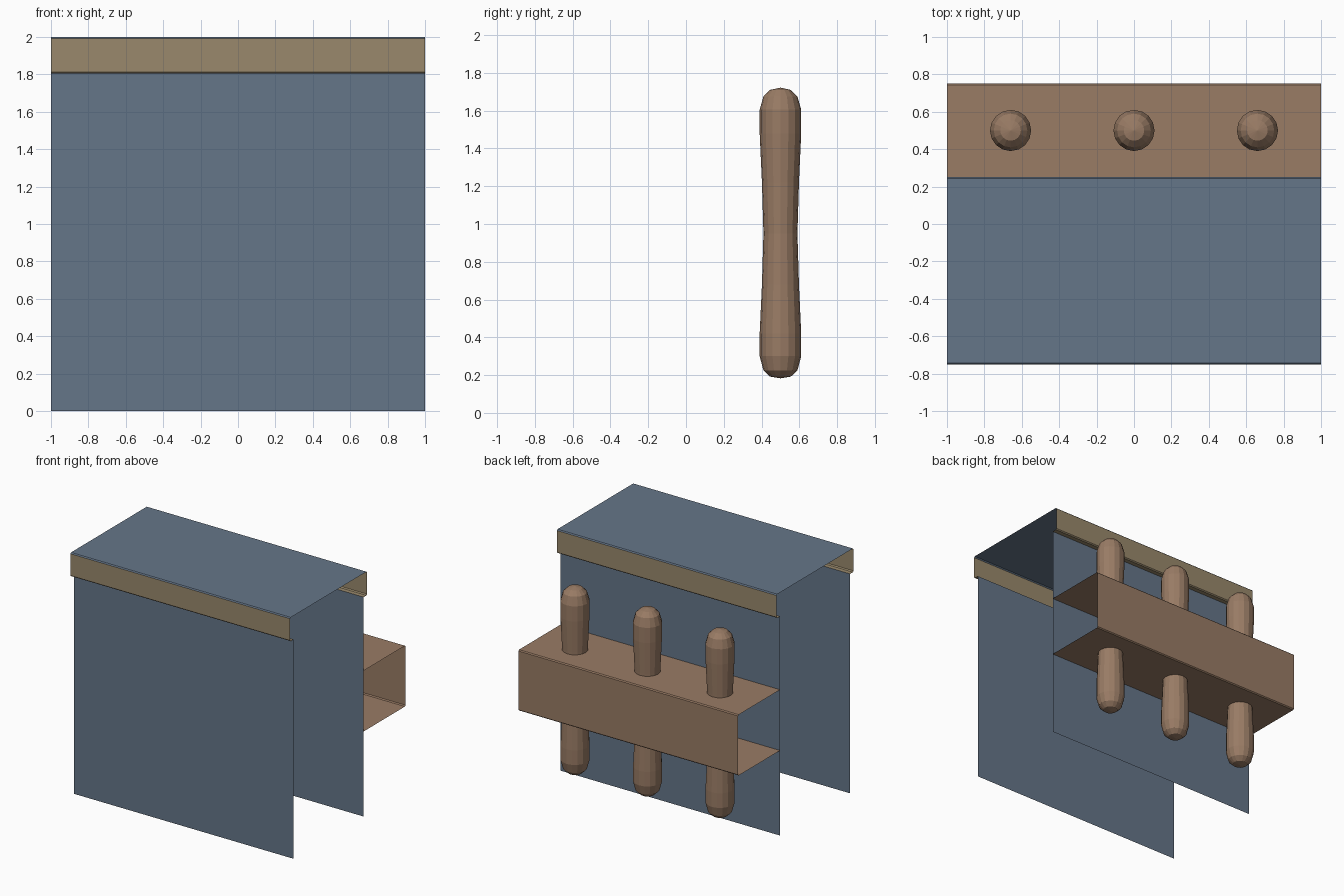
import bpy, bmesh, math

if "Cube" in bpy.data.objects:
    bpy.data.objects.remove(bpy.data.objects["Cube"])

def material(name, rgb):
    m = bpy.data.materials.new(name)
    m.diffuse_color = (*rgb, 1)
    m.use_nodes = True
    m.node_tree.nodes["Principled BSDF"].inputs["Base Color"].default_value = m.diffuse_color
    return m

BLUE = material("blue_grey", (0.13, 0.18, 0.25))
TAN = material("tan_trim", (0.32, 0.25, 0.15))
WOOD = material("brown_wood", (0.32, 0.20, 0.13))

def make_object(name, bm, mat):
    me = bpy.data.meshes.new(name)
    bm.to_mesh(me)
    bm.free()
    ob = bpy.data.objects.new(name, me)
    bpy.context.collection.objects.link(ob)
    me.materials.append(mat)
    return ob

def sheet(name, profile, mat):
    """Open (y, z) profile swept across the full width as a thin sheet."""
    bm = bmesh.new()
    rows = [[bm.verts.new((x, y, z)) for x in (-1, 1)] for y, z in profile]
    for a, b in zip(rows, rows[1:]):
        bm.faces.new((a[0], a[1], b[1], b[0]))
    return make_object(name, bm, mat)

MID, OUT, INN, B = -0.25, 0.5, 0.455, 0.008

# Front and back panels with the stepped trim band above each
for label, s in (("front", -1), ("back", 1)):
    p = [(MID + s * INN, 0), (MID + s * INN, 1.805)]
    sheet(label + "_panel", p if s < 0 else p[::-1], BLUE)
    t = [(MID + s * INN, 1.805), (MID + s * (OUT - B), 1.805),
         (MID + s * OUT, 1.805 + B), (MID + s * OUT, 2 - B)]
    sheet(label + "_trim", t if s < 0 else t[::-1], TAN)

# Counter top with small bevelled edges
sheet("counter_top", [(MID - OUT, 2 - B), (MID - OUT + B, 2),
                      (MID + OUT - B, 2), (MID + OUT, 2 - B)], BLUE)

# Open-ended shelf box on the back
sheet("back_shelf", [(MID + INN, 1.2), (0.75 - B, 1.2), (0.75, 1.2 - B),
                     (0.75, 0.7 + B), (0.75 - B, 0.7), (MID + INN, 0.7)], WOOD)

# Three waisted pull handles standing through the shelf
HANDLE = [(0.055, 0.192), (0.09, 0.225), (0.11, 0.30), (0.11, 0.42), (0.098, 0.68),
          (0.09, 0.95), (0.098, 1.22), (0.11, 1.48), (0.11, 1.605),
          (0.09, 1.675), (0.055, 1.71)]
SIDES = 16

def handle(name, x):
    bm = bmesh.new()
    rings = [[bm.verts.new((x + r * math.cos(a), 0.5 + r * math.sin(a), z))
              for a in (math.tau * i / SIDES for i in range(SIDES))] for r, z in HANDLE]
    low = bm.verts.new((x, 0.5, 0.183))
    high = bm.verts.new((x, 0.5, 1.722))
    for i in range(SIDES):
        j = (i + 1) % SIDES
        for a, b in zip(rings, rings[1:]):
            bm.faces.new((a[i], a[j], b[j], b[i]))
        bm.faces.new((low, rings[0][j], rings[0][i]))
        bm.faces.new((high, rings[-1][i], rings[-1][j]))
    make_object(name, bm, WOOD)

for label, x in (("left", -0.66), ("middle", 0), ("right", 0.66)):
    handle(label + "_handle", x)
